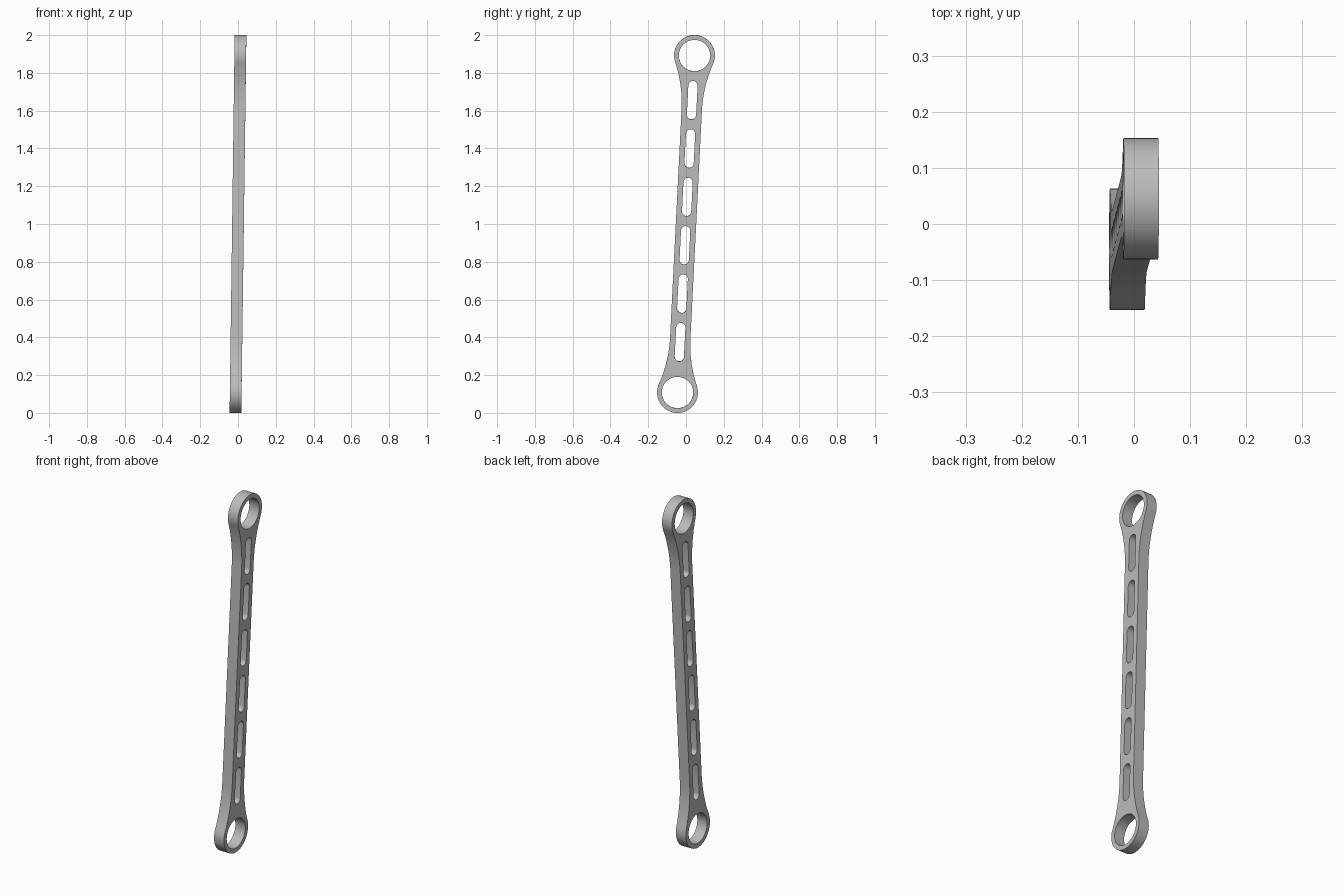
import bpy, bmesh, math
from mathutils import Matrix, Vector

cube = bpy.data.objects.get("Cube")
if cube:
    bpy.data.objects.remove(cube, do_unlink=True)

# Dimensions
TOP = Vector((0.012, 0.045, 1.892))
BOTTOM = Vector((-0.012, -0.045, 0.108))
HALF = (TOP - BOTTOM).length / 2
RING, BORE = 0.108, 0.083
NECK, FILLET = 0.054, 0.7
THICK = 0.062
SLOT_LEN, SLOT_R, SLOT_STEP, SLOT_SHIFT = 0.204, 0.0245, 0.2565, 0.0155


def arc(cx, cy, r, a0, a1, n):
    return [(cx + r * math.cos(a0 + (a1 - a0) * i / n),
             cy + r * math.sin(a0 + (a1 - a0) * i / n)) for i in range(n + 1)]


def add_loop(curve, points):
    spline = curve.splines.new('POLY')
    spline.points.add(len(points) - 1)
    for p, (x, y) in zip(spline.points, points):
        p.co = (x, y, 0, 1)
    spline.use_cyclic_u = True


# Outline: round ends blended into a slim bar by large fillets
drop = math.sqrt((RING + FILLET) ** 2 - (NECK + FILLET) ** 2)
tilt = math.atan2(drop, NECK + FILLET)
upper = (arc(NECK + FILLET, HALF - drop, FILLET, math.pi, math.pi - tilt, 14)
         + arc(0, HALF, RING, -tilt, math.pi + tilt, 56)[1:-1]
         + arc(-NECK - FILLET, HALF - drop, FILLET, tilt, 0, 14))
outline = upper + [(-x, -y) for x, y in upper]

curve = bpy.data.curves.new("link_profile", 'CURVE')
curve.dimensions = '2D'
curve.fill_mode = 'BOTH'
curve.extrude = THICK / 2
add_loop(curve, outline)

# Bores in both ends
for side in (-1, 1):
    add_loop(curve, arc(0, side * HALF, BORE, 0, math.tau, 64)[:-1])

# Row of lightening slots
for i in range(6):
    y = (i - 2.5) * SLOT_STEP + SLOT_SHIFT
    h = SLOT_LEN / 2 - SLOT_R
    add_loop(curve, arc(0, y + h, SLOT_R, 0, math.pi, 12)
             + arc(0, y - h, SLOT_R, math.pi, math.tau, 12))

# Turn the profile into a solid mesh
helper = bpy.data.objects.new("link_profile", curve)
bpy.context.collection.objects.link(helper)
bpy.context.view_layer.update()
depsgraph = bpy.context.evaluated_depsgraph_get()
mesh = bpy.data.meshes.new_from_object(helper.evaluated_get(depsgraph))
bpy.data.objects.remove(helper, do_unlink=True)

bm = bmesh.new()
bm.from_mesh(mesh)
bmesh.ops.remove_doubles(bm, verts=bm.verts, dist=1e-5)
bmesh.ops.recalc_face_normals(bm, faces=bm.faces)

# Lean the link so its ends sit on the two end centres
axis = (TOP - BOTTOM).normalized()
across = axis.cross(Vector((1, 0, 0))).normalized()
normal = across.cross(axis)
if across.y < 0:
    across, normal = -across, -normal
frame = Matrix((across, axis, normal)).transposed().to_4x4()
frame.translation = (TOP + BOTTOM) / 2
bm.transform(frame)
bmesh.ops.recalc_face_normals(bm, faces=bm.faces)
bm.to_mesh(mesh)
bm.free()

link = bpy.data.objects.new("connecting_link", mesh)
bpy.context.collection.objects.link(link)

# Grey metal
grey = bpy.data.materials.new("grey_metal")
grey.use_nodes = True
color = (0.5, 0.5, 0.5, 1)
grey.diffuse_color = color
grey.node_tree.nodes["Principled BSDF"].inputs["Base Color"].default_value = color
mesh.materials.clear()
mesh.materials.append(grey)

bpy.ops.object.select_all(action='DESELECT')
link.select_set(True)
bpy.context.view_layer.objects.active = link
bpy.ops.object.shade_smooth_by_angle(angle=math.radians(30))
